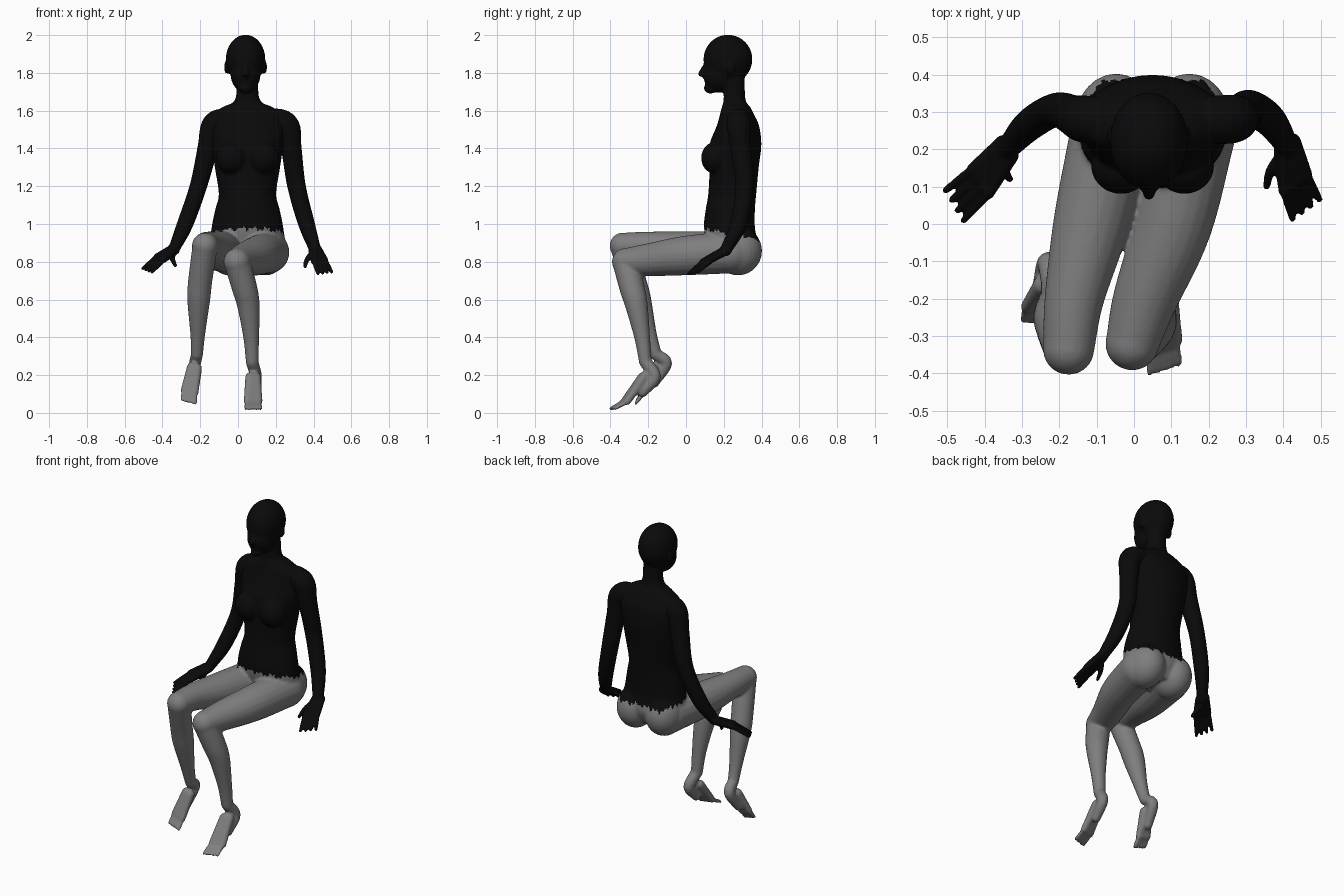
import bpy
import bmesh
from math import sin, cos, pi
from mathutils import Vector, Matrix

default_cube = bpy.data.objects.get("Cube")
if default_cube:
    bpy.data.objects.remove(default_cube)


def make_material(name, value):
    material = bpy.data.materials.new(name)
    material.use_nodes = True
    colour = (value, value, value, 1)
    material.diffuse_color = colour
    material.node_tree.nodes["Principled BSDF"].inputs["Base Color"].default_value = colour
    return material


black = make_material("black", 0.003)
grey = make_material("mid grey", 0.21)


def smooth_path(points, steps=6):
    """Catmull-Rom curve through points of any dimension."""
    points = [Vector(p) for p in points]
    padded = [points[0] * 2 - points[1]] + points + [points[-1] * 2 - points[-2]]
    path = []
    for a, b, c, d in zip(padded, padded[1:], padded[2:], padded[3:]):
        for step in range(steps):
            t = step / steps
            path.append((b * 2 + (c - a) * t + (a * 2 - b * 5 + c * 4 - d) * t ** 2
                         + (b * 3 - a - c * 3 + d) * t ** 3) / 2)
    return path + [points[-1]]


def loft(bm, rings):
    """Closed skin over a list of rings of positions."""
    rows = [[bm.verts.new(co) for co in ring] for ring in rings]
    count = len(rows[0])
    for low, high in zip(rows, rows[1:]):
        for i in range(count):
            j = (i + 1) % count
            bm.faces.new((low[i], low[j], high[j], high[i]))
    bm.faces.new(rows[0][::-1])
    bm.faces.new(rows[-1])


def ellipsoid(bm, centre, size):
    matrix = Matrix.Translation(centre) @ Matrix.Diagonal((*size, 1))
    bmesh.ops.create_uvsphere(bm, u_segments=24, v_segments=16, radius=1, matrix=matrix)


def tube(bm, points, sides=20):
    """Round-ended limb through points of (x, y, z, radius)."""
    path = smooth_path(points)
    centres = [p.xyz for p in path]
    rings = []
    for i, p in enumerate(path):
        tangent = centres[min(i + 1, len(path) - 1)] - centres[max(i - 1, 0)]
        if i == 0:
            across = tangent.orthogonal().normalized()
        across = (across - across.project(tangent)).normalized()
        other = tangent.normalized().cross(across)
        rings.append([p.xyz + (across * cos(a) + other * sin(a)) * p.w
                      for a in (2 * pi * k / sides for k in range(sides))])
    loft(bm, rings)
    for p in (path[0], path[-1]):
        ellipsoid(bm, p.xyz, (p.w,) * 3)


def digits_fan(bm, root, knuckle, tip, step, count, thick, thin):
    """Palm or sole made of rays that continue as fingers or toes."""
    root, knuckle, tip, step = map(Vector, (root, knuckle, tip, step))
    for i in range(count):
        shift = step * (i - (count - 1) / 2)
        base = knuckle + shift * 0.8
        end = tip + shift
        tube(bm, [(*(root + shift * 0.4), thick), (*base, (thick + thin) / 2)])
        tube(bm, [(*base, thin * 1.15), (*base.lerp(end, 0.55), thin), (*end, thin * 0.8)])


def finish(bm, name, voxel, rounds, rule):
    """Fuse the overlapping forms into one skin and colour it by a rule."""
    bmesh.ops.recalc_face_normals(bm, faces=bm.faces)
    source = bpy.data.meshes.new(name + "_forms")
    bm.to_mesh(source)
    bm.free()
    obj = bpy.data.objects.new(name, source)
    bpy.context.collection.objects.link(obj)
    remesh = obj.modifiers.new("fuse", 'REMESH')
    remesh.mode = 'VOXEL'
    remesh.voxel_size = voxel
    relax = obj.modifiers.new("relax", 'SMOOTH')
    relax.iterations = rounds
    graph = bpy.context.evaluated_depsgraph_get()
    mesh = bpy.data.meshes.new_from_object(obj.evaluated_get(graph))
    obj.modifiers.clear()
    obj.data = mesh
    bpy.data.meshes.remove(source)
    mesh.materials.clear()
    for material in (black, grey):
        mesh.materials.append(material)
    for face in mesh.polygons:
        face.use_smooth = True
        face.material_index = rule(face.center)


# Torso and neck: z, centre y, half width, half depth
MIDDLE = 0.05
torso = [(0.79, 0.25, 0.13, 0.09), (0.88, 0.25, 0.195, 0.13), (0.98, 0.23, 0.19, 0.135),
         (1.08, 0.235, 0.17, 0.13), (1.16, 0.245, 0.152, 0.127), (1.3, 0.255, 0.173, 0.13),
         (1.42, 0.262, 0.19, 0.137), (1.52, 0.275, 0.2, 0.112), (1.58, 0.27, 0.19, 0.09),
         (1.62, 0.265, 0.13, 0.075), (1.66, 0.257, 0.065, 0.058), (1.8, 0.255, 0.056, 0.055)]
body = bmesh.new()
loft(body, [[(MIDDLE + p[2] * cos(a), p[1] + p[3] * sin(a), p[0])
             for a in (2 * pi * k / 40 for k in range(40))] for p in smooth_path(torso)])
for side in (-1, 1):
    ellipsoid(body, (MIDDLE + side * 0.085, 0.155, 1.35), (0.08, 0.075, 0.085))
    ellipsoid(body, (MIDDLE + side * 0.098, 0.275, 0.858), (0.11, 0.128, 0.13))

# Head: cranium, jaw, chin, nose and ears
FACE = 0.04
ellipsoid(body, (FACE, 0.222, 1.872), (0.105, 0.13, 0.13))
ellipsoid(body, (FACE, 0.175, 1.795), (0.08, 0.085, 0.1))
ellipsoid(body, (FACE, 0.13, 1.72), (0.035, 0.036, 0.03))
tube(body, [(FACE, 0.1, 1.84, 0.01), (FACE, 0.08, 1.795, 0.017)])
for side in (-1, 1):
    ellipsoid(body, (FACE + side * 0.1, 0.235, 1.83), (0.014, 0.024, 0.036))

# Right leg and foot
tube(body, [(-0.06, 0.24, 0.85, 0.112), (-0.115, 0, 0.86, 0.102),
            (-0.16, -0.2, 0.88, 0.08), (-0.175, -0.335, 0.885, 0.069)])
tube(body, [(-0.175, -0.335, 0.88, 0.067), (-0.2, -0.275, 0.7, 0.064),
            (-0.208, -0.245, 0.6, 0.061), (-0.213, -0.195, 0.42, 0.04), (-0.217, -0.16, 0.31, 0.032)])
tube(body, [(-0.217, -0.16, 0.31, 0.032), (-0.228, -0.105, 0.262, 0.032), (-0.245, -0.17, 0.16, 0.028)])
digits_fan(body, (-0.23, -0.165, 0.24), (-0.257, -0.225, 0.11), (-0.262, -0.262, 0.06),
           (0.018, -0.002, -0.005), 5, 0.026, 0.011)

# Left leg and foot
tube(body, [(0.16, 0.24, 0.85, 0.112), (0.105, 0, 0.833, 0.105),
            (0.03, -0.2, 0.81, 0.087), (-0.005, -0.32, 0.8, 0.072)])
tube(body, [(-0.005, -0.32, 0.8, 0.07), (0.035, -0.285, 0.66, 0.067),
            (0.055, -0.262, 0.57, 0.06), (0.07, -0.232, 0.4, 0.042), (0.075, -0.215, 0.27, 0.034)])
tube(body, [(0.075, -0.215, 0.27, 0.034), (0.095, -0.165, 0.19, 0.032), (0.09, -0.23, 0.11, 0.028)])
digits_fan(body, (0.08, -0.225, 0.19), (0.08, -0.32, 0.06), (0.08, -0.388, 0.022),
           (0.02, 0.006, 0), 5, 0.026, 0.011)


def ragged_hem(point):
    jag = 0.007 * sin(point.x * 95) + 0.006 * sin(point.x * 210 + point.y * 140)
    return int(point.z < 0.975 - 0.2 * (point.y - 0.1) + jag)


finish(body, "body", 0.0075, 6, ragged_hem)

# Arms with hands
arms = {
    "right_arm": dict(
        limb=[(-0.03, 0.28, 1.555, 0.058), (-0.125, 0.28, 1.53, 0.064), (-0.16, 0.29, 1.4, 0.055),
              (-0.21, 0.305, 1.2, 0.046), (-0.28, 0.265, 1.0, 0.043), (-0.34, 0.2, 0.865, 0.03)],
        knuckle=(-0.41, 0.115, 0.82), tip=(-0.48, 0.05, 0.755), step=(-0.016, 0.027, 0.006),
        thumb=[(-0.355, 0.185, 0.85, 0.02), (-0.345, 0.14, 0.81, 0.014), (-0.332, 0.12, 0.78, 0.01)]),
    "left_arm": dict(
        limb=[(0.12, 0.28, 1.555, 0.058), (0.252, 0.28, 1.53, 0.066), (0.282, 0.29, 1.4, 0.055),
              (0.31, 0.31, 1.2, 0.049), (0.363, 0.278, 1.0, 0.044), (0.41, 0.21, 0.86, 0.031)],
        knuckle=(0.432, 0.11, 0.805), tip=(0.46, 0.04, 0.742), step=(0.024, 0.017, 0.003),
        thumb=[(0.4, 0.185, 0.85, 0.02), (0.365, 0.14, 0.81, 0.014), (0.355, 0.1, 0.775, 0.01)]),
}
for name, arm in arms.items():
    bm = bmesh.new()
    tube(bm, arm["limb"])
    digits_fan(bm, arm["limb"][-1][:3], arm["knuckle"], arm["tip"], arm["step"], 4, 0.023, 0.012)
    tube(bm, arm["thumb"])
    finish(bm, name, 0.006, 4, lambda point: 0)
